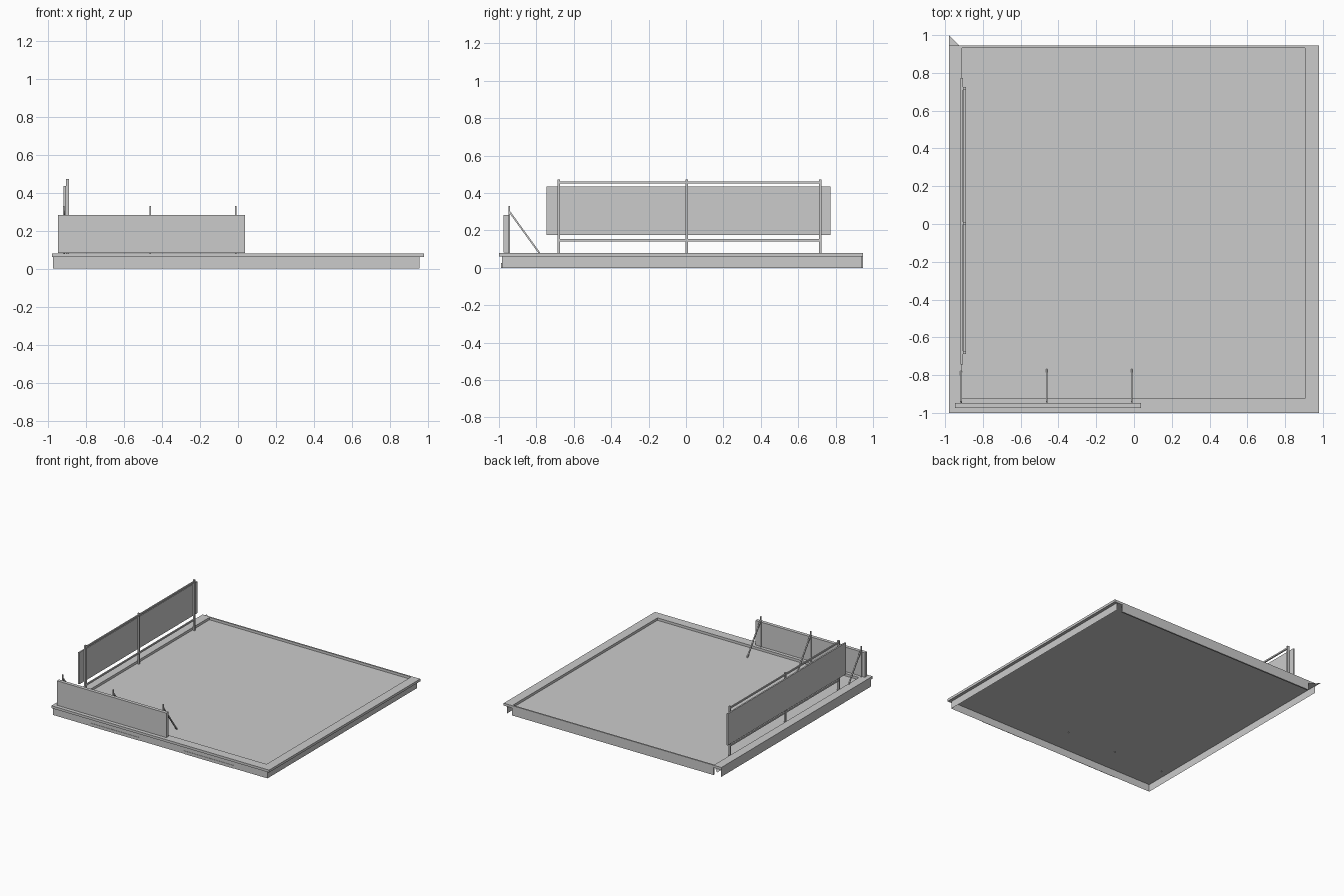
import bpy, bmesh
from mathutils import Vector

if "Cube" in bpy.data.objects:
    bpy.data.objects.remove(bpy.data.objects["Cube"])


def mesh_object(name, bm):
    me = bpy.data.meshes.new(name)
    bm.to_mesh(me)
    bm.free()
    ob = bpy.data.objects.new(name, me)
    bpy.context.collection.objects.link(ob)
    return ob


def box(name, x0, x1, y0, y1, z0, z1):
    bm = bmesh.new()
    bmesh.ops.create_cube(bm, size=1)
    for v in bm.verts:
        v.co = Vector((x1 if v.co.x > 0 else x0,
                       y1 if v.co.y > 0 else y0,
                       z1 if v.co.z > 0 else z0))
    return mesh_object(name, bm)


def prism(name, outline, z0, z1=None):
    bm = bmesh.new()
    face = bm.faces.new([bm.verts.new((x, y, z0)) for x, y in outline])
    if z1 is not None:
        new = bmesh.ops.extrude_face_region(bm, geom=[face], use_keep_orig=True)
        bmesh.ops.translate(bm, vec=(0, 0, z1 - z0),
                            verts=[g for g in new["geom"] if isinstance(g, bmesh.types.BMVert)])
        bmesh.ops.recalc_face_normals(bm, faces=bm.faces)
    return mesh_object(name, bm)


def bar(name, a, b, w):
    a, b = Vector(a), Vector(b)
    bm = bmesh.new()
    bmesh.ops.create_cube(bm, size=1)
    bmesh.ops.scale(bm, vec=(w, w, (b - a).length), verts=bm.verts)
    ob = mesh_object(name, bm)
    ob.location = (a + b) / 2
    ob.rotation_euler = (b - a).to_track_quat('Z', 'X').to_euler()
    return ob


# Roof deck sheet
prism("roof_deck", [(-.91, -.925), (.905, -.925), (.905, .935), (-.91, .935)], .06)

# Raised cap on three sides, and the back wall
prism("parapet_cap", [(-.98, .945), (-.98, -1), (.98, -1), (.98, .945),
                      (.905, .945), (.905, -.925), (-.91, -.925), (-.91, .945)], .06, .08)
box("back_wall", -.91, .905, .933, .945, 0, .08)

# Hanging fascia sheet around the same three sides
bm = bmesh.new()
path = [(-.975, .94), (-.975, -.985), (.955, -.985), (.955, .94)]
low = [bm.verts.new((x, y, 0)) for x, y in path]
top = [bm.verts.new((x, y, .06)) for x, y in path]
for i in range(3):
    bm.faces.new((low[i], low[i + 1], top[i + 1], top[i]))
mesh_object("fascia", bm)

# Flat flashing corner at the back left
prism("corner_flashing", [(-.98, .945), (-.925, .945), (-.98, 1)], .06)

# Low plates on the front fascia
for i, (x0, x1) in enumerate([(-.645, -.2), (.205, .655)]):
    box(f"fascia_plate_{i}", x0, x1, -.988, -.985, 0, .025)

# Front sign board with posts and diagonal braces
box("front_board", -.948, .038, -.975, -.947, .083, .282)
for i, x in enumerate([-.916, -.462, -.012]):
    box(f"front_post_{i}", x - .004, x + .004, -.949, -.941, .06, .33)
    bar(f"front_brace_{i}", (x, -.945, .302), (x, -.77, .06), .009)

# Left sign board on a frame of posts and rails
box("left_board", -.918, -.906, -.745, .772, .177, .434)
for i, y in enumerate([-.68, .004, .718]):
    box(f"left_post_{i}", -.905, -.89, y - .0075, y + .0075, .06, .472)
for i, z in enumerate([.148, .456]):
    box(f"left_rail_{i}", -.902, -.892, -.68, .718, z - .006, z + .006)
